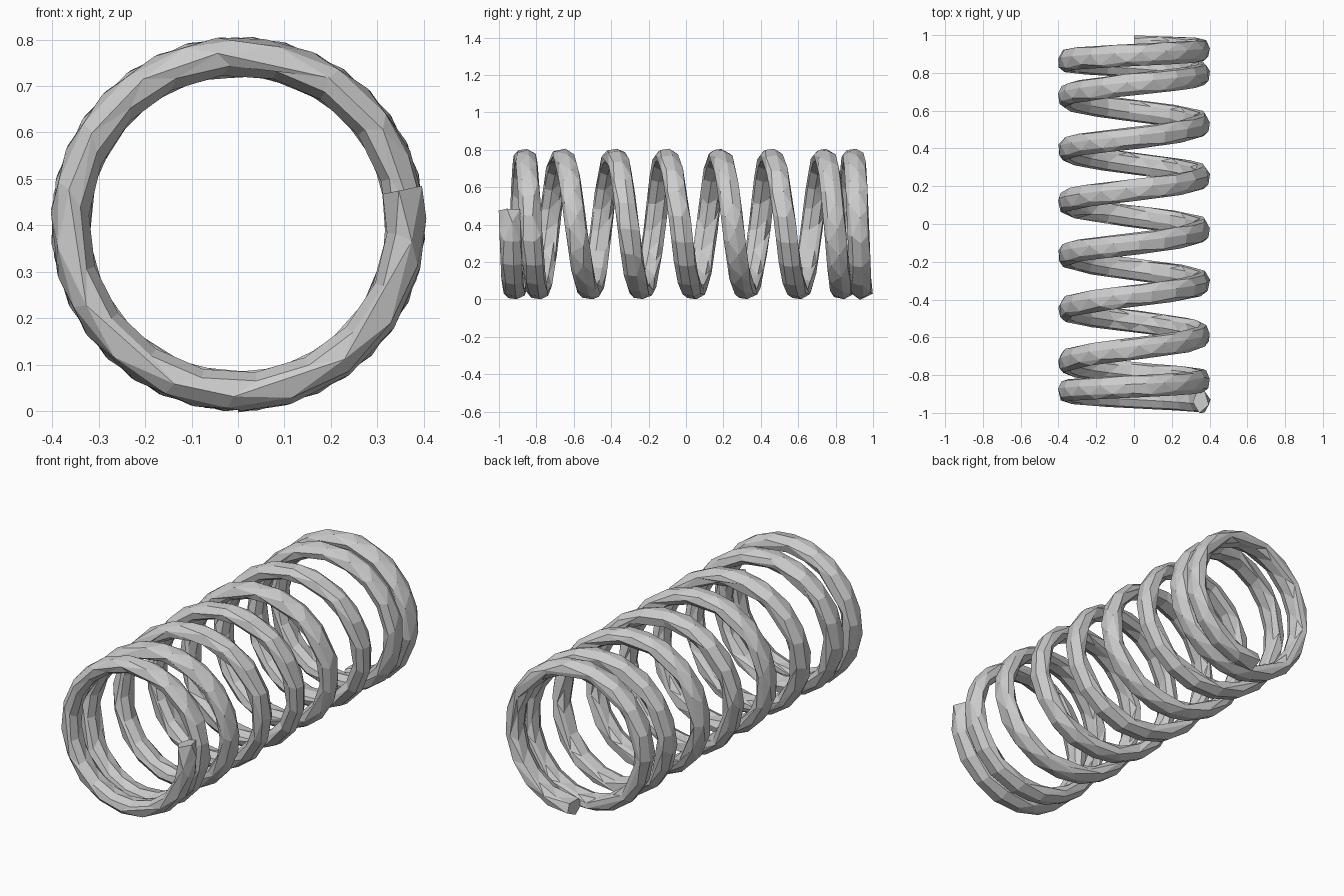
import bpy, bmesh, math

if "Cube" in bpy.data.objects:
    bpy.data.objects.remove(bpy.data.objects["Cube"])

# Coil and wire sizes
RADIUS, CENTRE_Z = 0.361, 0.403
HALF_R, HALF_Y = 0.041, 0.059       # oval wire: thin radially, wide along the axis
SIDES, STEPS_PER_TURN = 16, 36

# Wire centre along y at each quarter turn (closed end coils, open middle coils)
QUARTER_Y = [-0.94, -0.917, -0.885, -0.86, -0.83, -0.79, -0.73, -0.66, -0.59,
             -0.515, -0.45, -0.38, -0.31, -0.24, -0.165, -0.105, -0.03, 0.04,
             0.115, 0.18, 0.25, 0.32, 0.395, 0.455, 0.53, 0.60, 0.675, 0.74,
             0.795, 0.835, 0.865, 0.895, 0.92, 0.94]
T_START, T_END = -0.13, len(QUARTER_Y) - 1


def axis_pos(t):
    """Smooth interpolation of the quarter-turn positions."""
    n = len(QUARTER_Y)
    t = max(0.0, min(n - 1.0, t))
    i = min(int(t), n - 2)
    f = t - i
    p0, p1, p2, p3 = (QUARTER_Y[max(0, min(n - 1, i + k))] for k in (-1, 0, 1, 2))
    return p1 + 0.5 * f * (p2 - p0 + f * (2*p0 - 5*p1 + 4*p2 - p3
                                          + f * (3*(p1 - p2) + p3 - p0)))


# Sweep the oval section along the coil
bm = bmesh.new()
rings = []
count = round((T_END - T_START) / 4 * STEPS_PER_TURN)
for s in range(count + 1):
    t = T_START + (T_END - T_START) * s / count
    ang = -t * math.pi / 2
    y = axis_pos(t)
    ring = []
    for k in range(SIDES):
        a = 2 * math.pi * k / SIDES
        r = RADIUS + HALF_R * math.cos(a)
        ring.append(bm.verts.new((r * math.cos(ang), y + HALF_Y * math.sin(a),
                                  CENTRE_Z + r * math.sin(ang))))
    rings.append(ring)
for a, b in zip(rings, rings[1:]):
    for k in range(SIDES):
        j = (k + 1) % SIDES
        bm.faces.new((a[k], a[j], b[j], b[k]))

# Flat cut ends
bm.faces.new(rings[0])
bm.faces.new(rings[-1])
bmesh.ops.recalc_face_normals(bm, faces=bm.faces)

mesh = bpy.data.meshes.new("coil_spring")
bm.to_mesh(mesh)
bm.free()
spring = bpy.data.objects.new("coil_spring", mesh)
bpy.context.collection.objects.link(spring)

# Irregular low-poly facets
dec = spring.modifiers.new("facets", 'DECIMATE')
dec.ratio = 0.22
